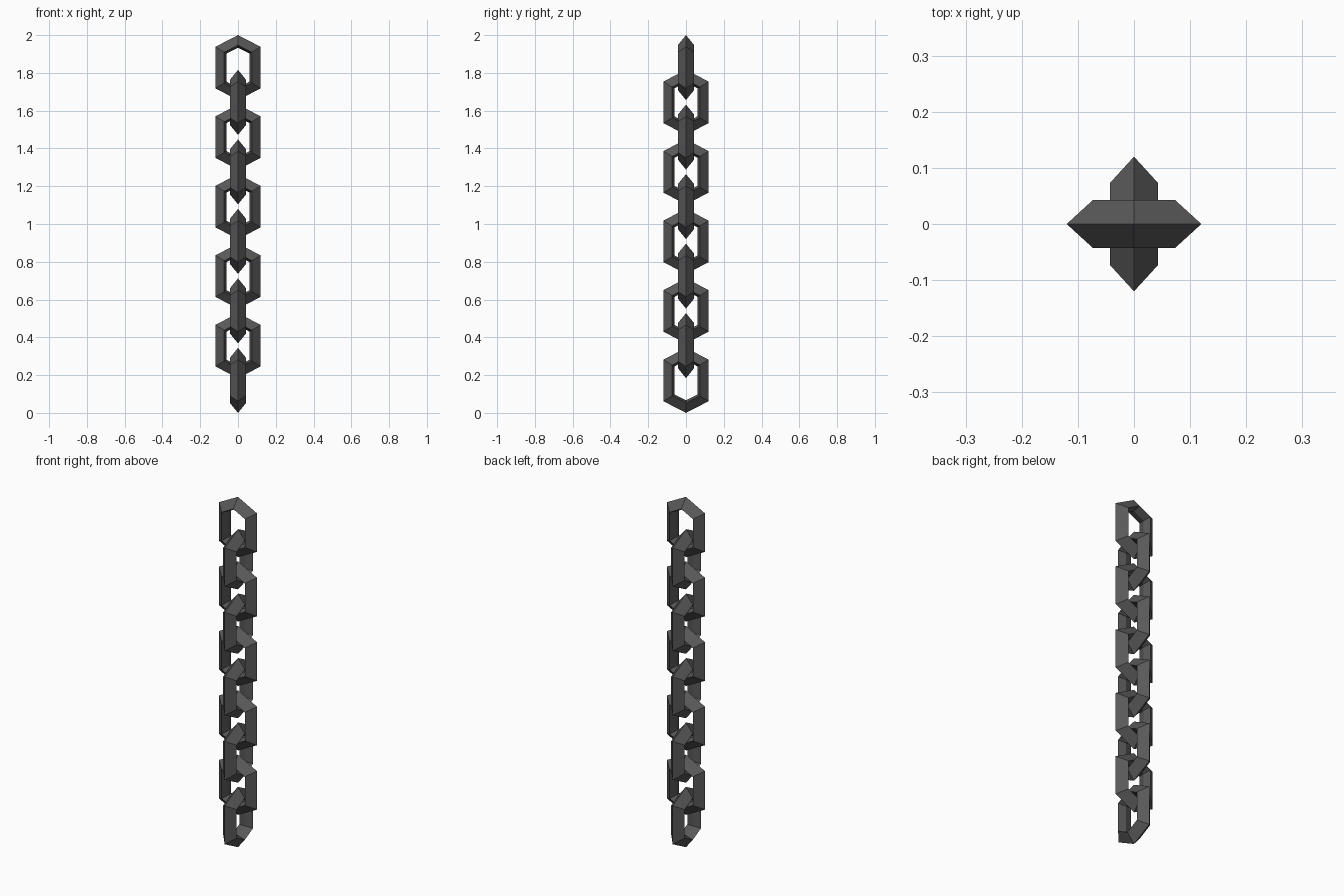
import bpy, bmesh, math

if "Cube" in bpy.data.objects:
    bpy.data.objects.remove(bpy.data.objects["Cube"])

LINKS = 10
HEIGHT = 0.344                       # height of one link
STEP = (2.0 - HEIGHT) / (LINKS - 1)  # vertical spacing
HALF_W = 0.12
RISE = 0.062                         # drop from tip to shoulder

steel = bpy.data.materials.new("dark steel")
steel.diffuse_color = (0.1, 0.1, 0.1, 1)
steel.use_nodes = True
steel.node_tree.nodes["Principled BSDF"].inputs["Base Color"].default_value = steel.diffuse_color

# bar cross-section: (inward offset from outer outline, depth)
SECTION = [(0.0, 0.0), (0.047, 0.043), (0.059, 0.0), (0.047, -0.043)]


def outline(d):
    """Six-sided link outline, moved inward by d, as (x, z) points."""
    slope = RISE / HALF_W
    top = HEIGHT / 2 - d * math.hypot(1, slope)
    w = HALF_W - d
    s = top - w * slope
    return [(0, top), (w, s), (w, -s), (0, -top), (-w, -s), (-w, s)]


def link_mesh():
    bm = bmesh.new()
    rings = [[bm.verts.new((x, y, z)) for x, z in outline(d)] for d, y in SECTION]
    n = len(rings)
    for r in range(n):
        a, b = rings[r], rings[(r + 1) % n]
        for i in range(6):
            j = (i + 1) % 6
            bm.faces.new((a[i], a[j], b[j], b[i]))
    bmesh.ops.recalc_face_normals(bm, faces=bm.faces)
    me = bpy.data.meshes.new("chain_link")
    bm.to_mesh(me)
    bm.free()
    me.materials.append(steel)
    return me


# chain: links alternate by a quarter turn, top link faces the front
mesh = link_mesh()
for k in range(LINKS):
    link = bpy.data.objects.new(f"chain_link_{k + 1}", mesh)
    link.location.z = 2.0 - HEIGHT / 2 - k * STEP
    link.rotation_euler.z = math.pi / 2 * (k % 2)
    bpy.context.collection.objects.link(link)
